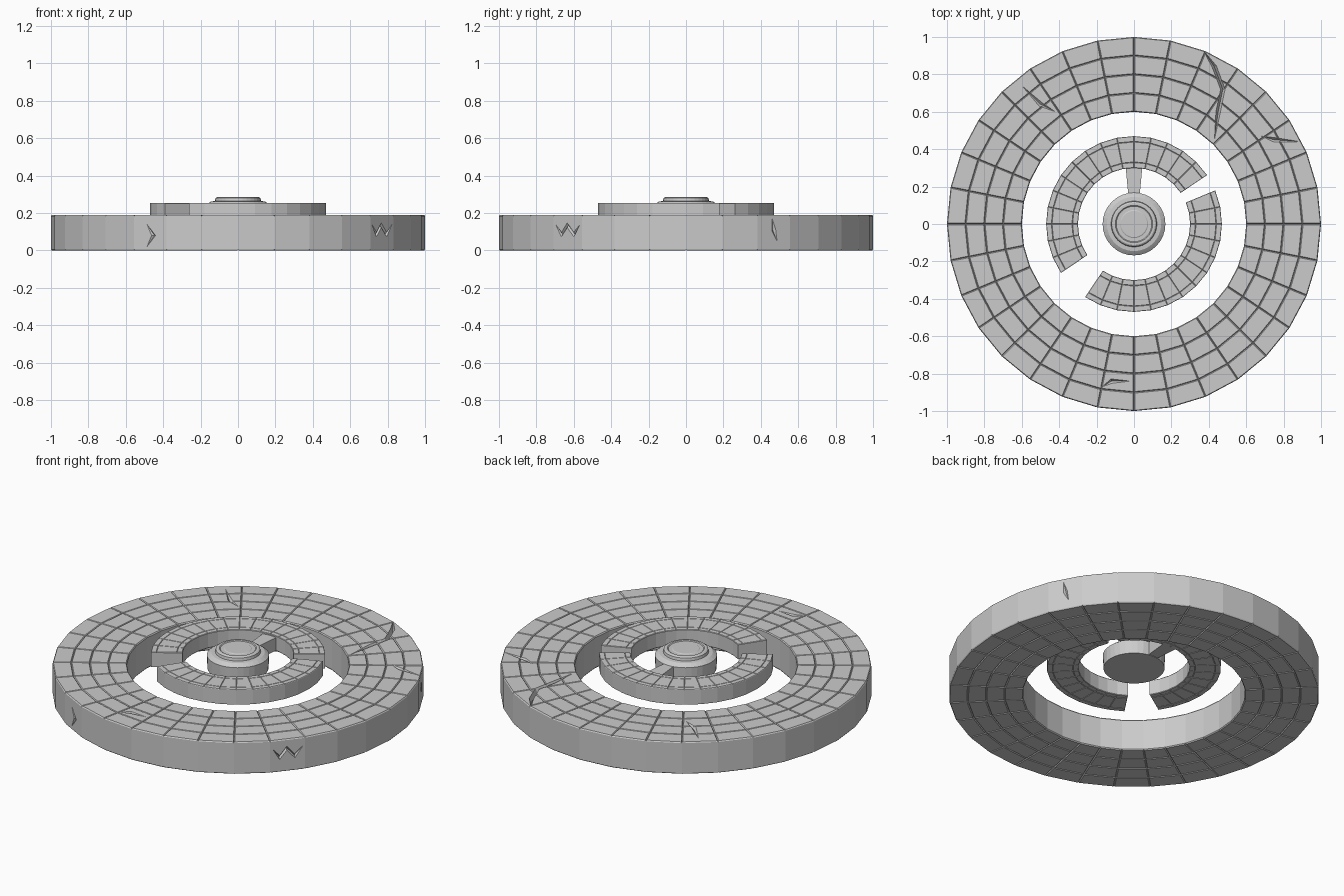
import bpy, bmesh, math
from mathutils import Vector

if "Cube" in bpy.data.objects:
    bpy.data.objects.remove(bpy.data.objects["Cube"])

SEG = 32
STEP = 2 * math.pi / SEG


def finish(name, bm):
    bmesh.ops.recalc_face_normals(bm, faces=bm.faces)
    mesh = bpy.data.meshes.new(name)
    bm.to_mesh(mesh)
    bm.free()
    obj = bpy.data.objects.new(name, mesh)
    bpy.context.collection.objects.link(obj)
    return obj


def tiled_ring(name, radii, z0, z1, first=0, count=SEG, groove=0.006, lift=0.006):
    """Solid ring or arc whose top and bottom are split into raised tiles."""
    bm = bmesh.new()
    closed = count == SEG
    cols = count if closed else count + 1
    grid = []
    for i in range(cols):
        a = (first + i) * STEP
        grid.append([[bm.verts.new((r * math.cos(a), r * math.sin(a), z)) for r in radii]
                     for z in (z0 + lift, z1 - lift)])
    tiles = []
    for i in range(count):
        a, b = grid[i], grid[(i + 1) % cols]
        for k in (0, 1):
            for j in range(len(radii) - 1):
                tiles.append(bm.faces.new((a[k][j], a[k][j + 1], b[k][j + 1], b[k][j])))
        for j in (0, -1):
            bm.faces.new((a[0][j], b[0][j], b[1][j], a[1][j]))
    if not closed:
        for c in (grid[0], grid[-1]):
            for j in range(len(radii) - 1):
                bm.faces.new((c[0][j], c[0][j + 1], c[1][j + 1], c[1][j]))
    bmesh.ops.recalc_face_normals(bm, faces=bm.faces)
    bmesh.ops.inset_individual(bm, faces=tiles, thickness=groove, depth=lift)
    return finish(name, bm)


def crack(name, target, pts, normal, width, depth):
    """Tapered V-shaped cut along a path lying on the target's surface."""
    pts, n = [Vector(p) for p in pts], Vector(normal).normalized()
    bm = bmesh.new()
    loops = []
    for p, before, after in zip(pts[1:-1], pts, pts[2:]):
        s = (after - before).cross(n).normalized() * width
        loops.append([bm.verts.new(p + o) for o in (s, n * depth, -s, -n * depth)])
    for a, b in zip(loops, loops[1:]):
        for k in range(4):
            bm.faces.new((a[k], a[(k + 1) % 4], b[(k + 1) % 4], b[k]))
    for p, l in ((pts[0], loops[0]), (pts[-1], loops[-1])):
        tip = bm.verts.new(p)
        for k in range(4):
            bm.faces.new((tip, l[k], l[(k + 1) % 4]))
    cutter = finish(name, bm)
    cutter.hide_render = True
    cutter.hide_set(True)
    mod = target.modifiers.new(name, 'BOOLEAN')
    mod.operation, mod.object, mod.solver = 'DIFFERENCE', cutter, 'EXACT'


# Large outer paving ring
outer = tiled_ring("outer_ring", (0.6, 0.7, 0.8, 0.9, 1.0), 0, 0.19)

# Raised broken middle ring, in two arcs
tiled_ring("middle_arc_long", (0.30, 0.33, 0.44, 0.47), 0.165, 0.255, 3, 16, 0.003, 0.003)
tiled_ring("middle_arc_short", (0.30, 0.33, 0.44, 0.47), 0.165, 0.255, 21, 13, 0.003, 0.003)

# Stepped central hub
profile = [(0, 0.165), (0.165, 0.165), (0.168, 0.245), (0.155, 0.255), (0.145, 0.262),
           (0.123, 0.264), (0.12, 0.28), (0.112, 0.285), (0.10, 0.285),
           (0.095, 0.281), (0.075, 0.281), (0.07, 0.284), (0, 0.284)]
bm = bmesh.new()
vs = [bm.verts.new((r, 0, z)) for r, z in profile]
es = [bm.edges.new(p) for p in zip(vs, vs[1:])]
bmesh.ops.spin(bm, geom=vs + es, cent=(0, 0, 0), axis=(0, 0, 1), angle=2 * math.pi, steps=SEG)
bmesh.ops.remove_doubles(bm, verts=bm.verts, dist=1e-4)
finish("hub", bm)

# Single spoke joining hub and middle ring
bm = bmesh.new()
bmesh.ops.create_cube(bm, size=1)
for v in bm.verts:
    out = v.co.y > 0
    v.co = ((1 if v.co.x > 0 else -1) * (0.045 if out else 0.03),
            0.31 if out else 0.15, 0.245 if v.co.z > 0 else 0.168)
finish("spoke", bm)

# Weathering cracks on the top surface
up = (0, 0, 1)
crack("top_crack_large", outer, [(0.37, 0.93, 0.19), (0.43, 0.84, 0.19), (0.475, 0.72, 0.19),
                                 (0.45, 0.60, 0.19), (0.43, 0.45, 0.19)], up, 0.012, 0.025)
crack("top_crack_right", outer, [(0.68, 0.47, 0.19), (0.75, 0.45, 0.19), (0.89, 0.44, 0.19)],
      up, 0.012, 0.015)
crack("top_crack_left", outer, [(-0.6, 0.74, 0.19), (-0.5, 0.64, 0.19), (-0.42, 0.60, 0.19)],
      up, 0.012, 0.015)
crack("top_crack_front", outer, [(-0.17, -0.87, 0.19), (-0.12, -0.84, 0.19), (-0.02, -0.84, 0.19)],
      up, 0.012, 0.015)


def side_crack(name, path, degrees):
    """Crack on an outer wall panel; path gives (sideways, height) pairs."""
    a = math.radians(degrees)
    n, t = Vector((math.cos(a), math.sin(a), 0)), Vector((-math.sin(a), math.cos(a), 0))
    r = math.cos(STEP / 2)
    crack(name, outer, [n * r + t * u + Vector((0, 0, z)) for u, z in path], n, 0.012, 0.012)


# Cracks on the outer wall
zigzag = [(-0.085, 0.14), (-0.045, 0.085), (-0.005, 0.135), (0.04, 0.085), (0.085, 0.14)]
side_crack("side_crack_zigzag", zigzag, -45 + 5.625)
side_crack("side_crack_chevron", [(-0.02, 0.14), (0.02, 0.08), (-0.02, 0.02)], 241.875)
side_crack("side_crack_upright", [(-0.01, 0.17), (0.0, 0.11), (0.02, 0.05)], 28.125)
